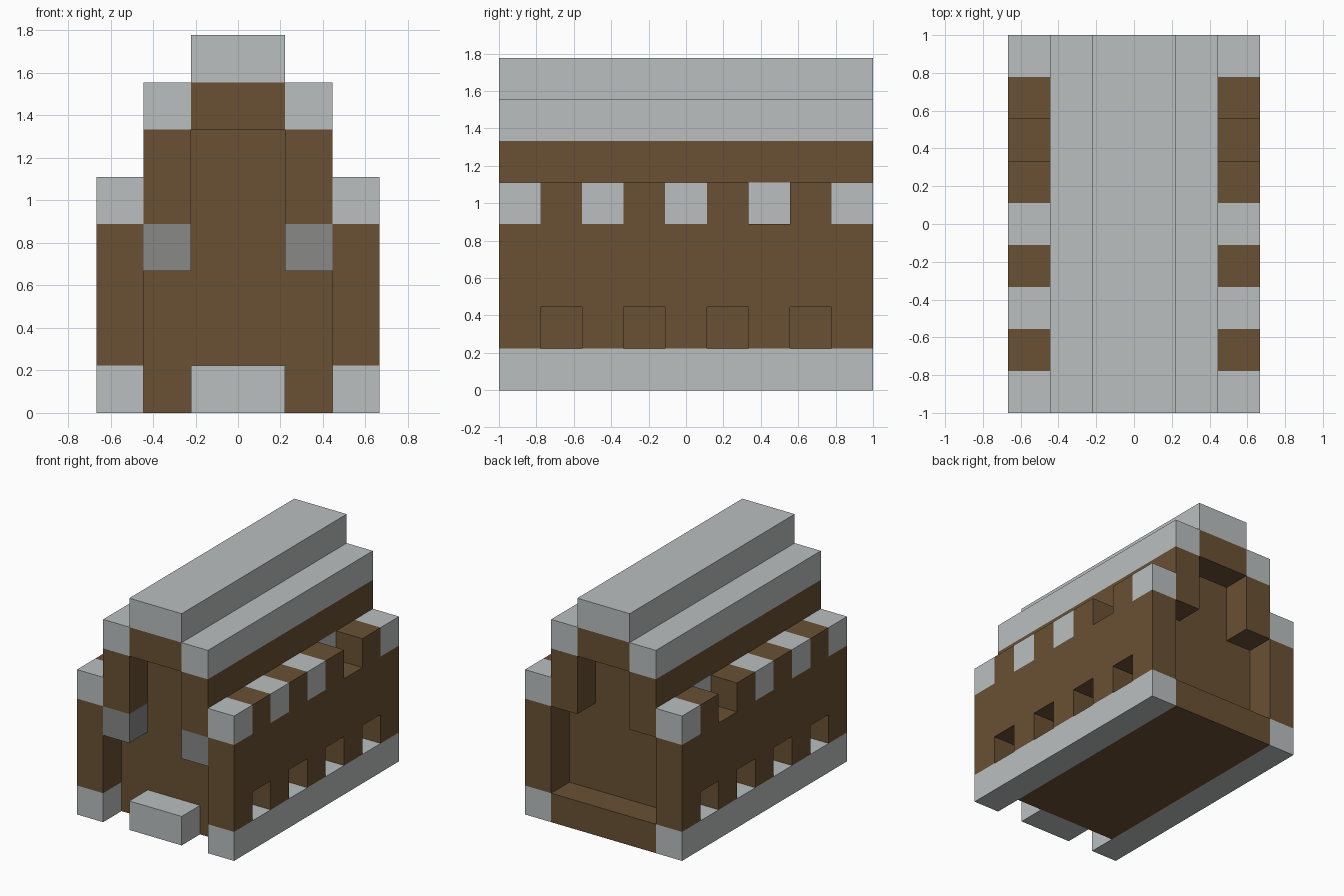
import bpy
import bmesh
from mathutils import Matrix, Vector

if "Cube" in bpy.data.objects:
    bpy.data.objects.remove(bpy.data.objects["Cube"], do_unlink=True)

UNIT = 2 / 9      # edge of one building block
LENGTH = 9        # blocks from front to back


def material(name, colour):
    mat = bpy.data.materials.new(name)
    mat.use_nodes = True
    mat.diffuse_color = (*colour, 1)
    mat.node_tree.nodes["Principled BSDF"].inputs["Base Color"].default_value = (*colour, 1)
    return mat


STONE = material("pale_stone", (0.49, 0.52, 0.52))
WOOD = material("brown_wood", (0.144, 0.082, 0.034))
IRON = material("dark_grey", (0.246, 0.246, 0.243))


def part(name, mat, x, z, spans=((0, LENGTH),), mirrored=False):
    """Boxes over block ranges x and z, one per y span, optionally on both sides."""
    bm = bmesh.new()
    sides = [x, (-x[1], -x[0])] if mirrored else [x]
    for sx in sides:
        for sy in spans:
            low = Vector((sx[0], sy[0] - LENGTH / 2, z[0])) * UNIT
            high = Vector((sx[1], sy[1] - LENGTH / 2, z[1])) * UNIT
            place = Matrix.Translation((low + high) / 2) @ Matrix.Diagonal((*(high - low), 1))
            bmesh.ops.create_cube(bm, size=1, matrix=place)
    mesh = bpy.data.meshes.new(name)
    bm.to_mesh(mesh)
    bm.free()
    mesh.materials.append(mat)
    obj = bpy.data.objects.new(name, mesh)
    bpy.context.collection.objects.link(obj)


def blocks(*rows):
    return [(r, r + 1) for r in rows]


SIDE, AISLE, NAVE, HALL = (2, 3), (1, 2), (-1, 1), (-2, 2)
INNER = [(1, LENGTH - 1)]

# Side walls with low openings and an alternating parapet
part("base_rails", STONE, SIDE, (0, 1), mirrored=True)
part("wall_piers", WOOD, SIDE, (1, 2), blocks(0, 2, 4, 6, 8), True)
part("side_walls", WOOD, SIDE, (2, 4), mirrored=True)
part("parapet_stones", STONE, SIDE, (4, 5), blocks(0, 2, 4, 8), True)
part("parapet_planks", WOOD, SIDE, (4, 5), blocks(1, 3, 5, 7), True)

# Solid hall between the recessed ends
part("lower_hall", WOOD, HALL, (0, 4), INNER)
part("upper_hall", WOOD, NAVE, (4, 6), INNER)

# Upper side walls, flush with both ends, with one stone block per side
part("upper_walls", WOOD, AISLE, (4, 5), [(0, 6), (7, LENGTH)], True)
part("wall_stones", STONE, AISLE, (4, 5), blocks(6), True)
part("eave_walls", WOOD, AISLE, (5, 6), mirrored=True)

# Stepped roof
part("eaves", STONE, AISLE, (6, 7), mirrored=True)
part("ridge_beam", WOOD, NAVE, (6, 7))
part("roof_cap", STONE, NAVE, (7, 8))

# Front and back details
part("front_brackets", IRON, AISLE, (3, 4), blocks(0), True)
part("front_step", STONE, NAVE, (0, 1), blocks(0))
part("back_sill", WOOD, HALL, (0, 1), blocks(8))
